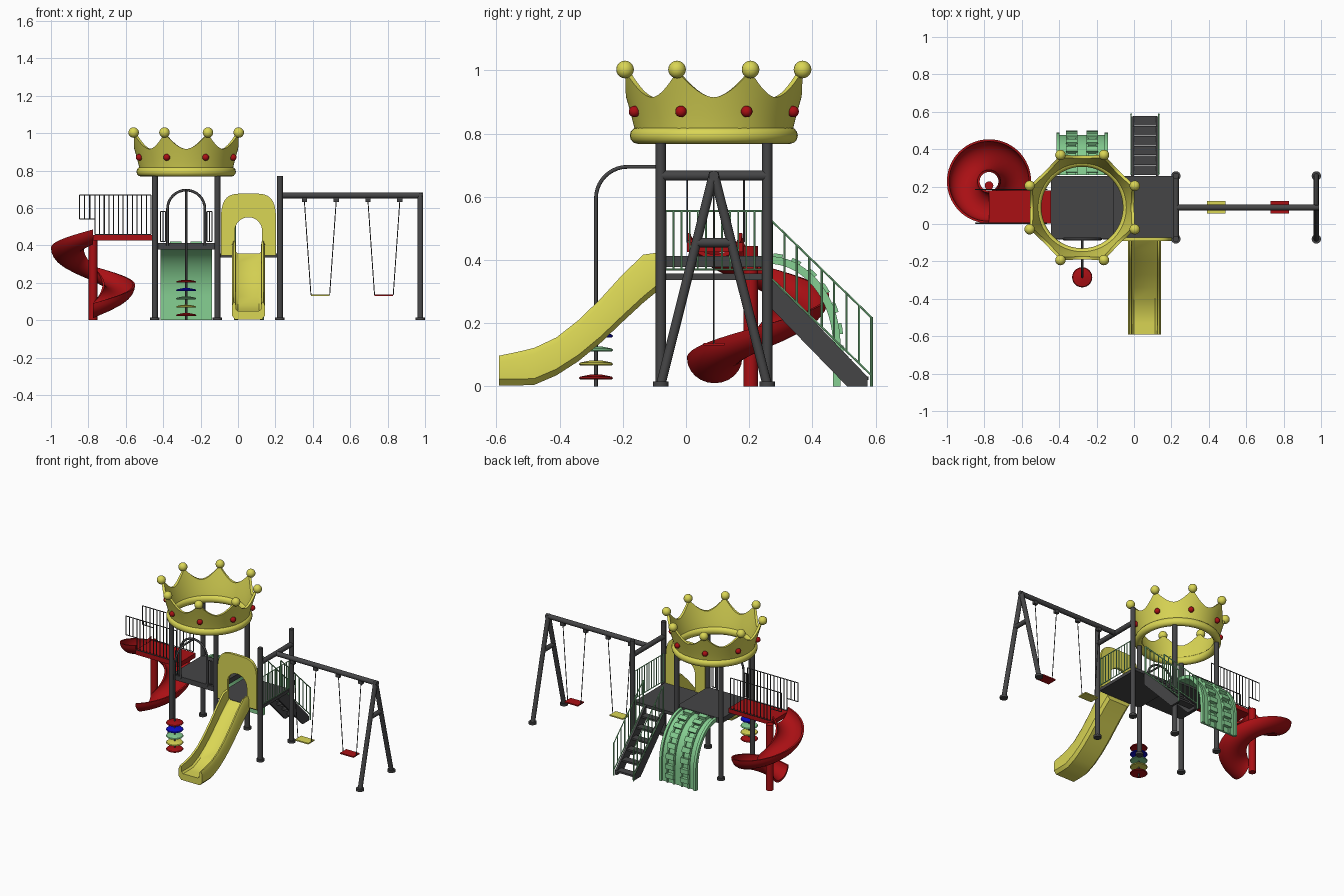
import bpy, bmesh, math
from mathutils import Vector
from math import sin, cos, pi, radians

if "Cube" in bpy.data.objects:
    bpy.data.objects.remove(bpy.data.objects["Cube"])


def material(name, rgb):
    m = bpy.data.materials.new(name)
    m.diffuse_color = (*rgb, 1)
    m.use_nodes = True
    m.node_tree.nodes["Principled BSDF"].inputs["Base Color"].default_value = m.diffuse_color
    return m


YELLOW = material("yellow", (0.70, 0.67, 0.09))
RED = material("red", (0.40, 0.005, 0.007))
GREEN = material("green", (0.24, 0.63, 0.29))
GREY = material("dark grey", (0.06, 0.06, 0.062))
BLUE = material("blue", (0.004, 0.004, 0.6))


def finish(name, bm, mat):
    bmesh.ops.recalc_face_normals(bm, faces=bm.faces)
    me = bpy.data.meshes.new(name)
    bm.to_mesh(me)
    bm.free()
    me.materials.append(mat)
    me.shade_smooth()
    me.set_sharp_from_angle(angle=radians(35))
    ob = bpy.data.objects.new(name, me)
    bpy.context.collection.objects.link(ob)
    return ob


def add_loft(bm, sections, closed=False):
    """Skin a list of point rings; cap the ends unless the run is closed."""
    rings = [[bm.verts.new(p) for p in s] for s in sections]
    n = len(rings[0])
    for i in range(len(rings) if closed else len(rings) - 1):
        a, b = rings[i], rings[(i + 1) % len(rings)]
        for j in range(n):
            k = (j + 1) % n
            bm.faces.new((a[j], a[k], b[k], b[j]))
    if not closed:
        bm.faces.new(rings[0])
        bm.faces.new(rings[-1])


def loft(name, mat, *runs, closed=False):
    bm = bmesh.new()
    for r in runs:
        add_loft(bm, r, closed)
    return finish(name, bm, mat)


def rods(name, mat, r, segs, n=8):
    """Straight round bars, each given by its two ends."""
    bm = bmesh.new()
    for a, b in segs:
        a, b = Vector(a), Vector(b)
        d = (b - a).normalized()
        u = d.orthogonal().normalized()
        v = d.cross(u)
        add_loft(bm, [[c + r * (cos(2*pi*i/n) * u + sin(2*pi*i/n) * v) for i in range(n)] for c in (a, b)])
    return finish(name, bm, mat)


def boxes(name, mat, *bounds):
    bm = bmesh.new()
    for x0, x1, y0, y1, z0, z1 in bounds:
        add_loft(bm, [[(x0, y0, z), (x1, y0, z), (x1, y1, z), (x0, y1, z)] for z in (z0, z1)])
    return finish(name, bm, mat)


def spin(name, mat, profile, centre, n=32):
    """Ring or disc from a closed (radius, z) profile."""
    cx, cy = centre
    return loft(name, mat, [[(cx + r*cos(2*pi*i/n), cy + r*sin(2*pi*i/n), z) for r, z in profile]
                            for i in range(n)], closed=True)


def tube(name, mat, r, pts):
    cu = bpy.data.curves.new(name, 'CURVE')
    cu.dimensions, cu.bevel_depth, cu.bevel_resolution, cu.use_fill_caps = '3D', r, 2, True
    s = cu.splines.new('POLY')
    s.points.add(len(pts) - 1)
    for p, q in zip(s.points, pts):
        p.co = (*q, 1)
    cu.materials.append(mat)
    ob = bpy.data.objects.new(name, cu)
    bpy.context.collection.objects.link(ob)
    return ob


def railing(name, mat, a, b, h, n, r=0.003):
    """Parallel top and bottom rails from a to b with n upright bars."""
    a, b, up = Vector(a), Vector(b), Vector((0, 0, h))
    segs = [(a, b), (a + up, b + up)]
    segs += [(a.lerp(b, i/(n-1)), a.lerp(b, i/(n-1)) + up) for i in range(n)]
    return rods(name, mat, r, segs, 6)


def ball(bm, c, r):
    g = bmesh.ops.create_uvsphere(bm, u_segments=16, v_segments=10, radius=r)
    bmesh.ops.translate(bm, verts=g['verts'], vec=c)


Y0, Y1, YM = -0.08, 0.257, 0.088
CX = -0.277

# posts, feet and decks
feet = [(x, y) for x in (-0.445, -0.11, 0.224) for y in (Y0, Y1)]
rods("posts", GREY, 0.016, [((x, y, 0), (x, y, 0.77)) for x, y in feet], 16)
feet += [(0.975, Y0), (0.975, Y1)]
rods("post_feet", GREY, 0.025, [((x, y, 0), (x, y, 0.015)) for x, y in feet], 16)
boxes("tower_deck", GREY, (-0.445, -0.11, Y0, Y1, 0.378, 0.412))
boxes("slide_deck", GREY, (-0.11, 0.21, Y0, Y1, 0.336, 0.357))

# crown: ring, flared wall with eight points, balls and gems
spin("crown_ring", YELLOW, [(0.242 + 0.024*cos(a*pi/6), 0.794 + 0.026*sin(a*pi/6)) for a in range(12)], (CX, YM), 48)
wall = []
for i in range(128):
    a = 2*pi*i/128 + pi/8
    t = abs((i % 16) / 8 - 1)
    top = 0.915 + 0.083 * t**1.8
    zs = [0.8 + (top - 0.8) * k/5 for k in range(6)]
    rad = lambda z: 0.248 + 0.056 * ((z - 0.8) / 0.2)**1.15
    prof = [(rad(z), z) for z in zs] + [(rad(z) - 0.016, z) for z in reversed(zs)]
    wall.append([(CX + r*cos(a), YM + r*sin(a), z) for r, z in prof])
loft("crown_wall", YELLOW, wall, closed=True)
for name, mat, R, z, r in (("crown_balls", YELLOW, 0.304, 1.003, 0.028), ("crown_gems", RED, 0.272, 0.87, 0.018)):
    bm = bmesh.new()
    for k in range(8):
        a = pi/8 + k*pi/4
        ball(bm, (CX + R*cos(a), YM + R*sin(a), z), r)
    finish(name, bm, mat)

# yellow entry panel with an arched opening
px, panel = 0.056, []
power = lambda v: math.copysign(abs(v)**0.5, v) if abs(v) > 1e-6 else 0
for i in range(-1, 26):
    a = pi * (1 - min(max(i, 0), 24) / 24)
    o = [px + 0.148*power(cos(a)), 0.477 + 0.2*power(max(sin(a), 0))]
    n = [px + 0.073*cos(a), 0.477 + 0.073*sin(a)]
    if i in (-1, 25):
        o[1] = n[1] = 0.345
    panel.append([(o[0], -0.09, o[1]), (n[0], -0.09, n[1]), (n[0], -0.072, n[1]), (o[0], -0.072, o[1])])
loft("slide_entry_panel", YELLOW, panel)

# straight yellow slide: (y, rim height, underside height)
path = [(-0.08, 0.425, 0.31), (-0.135, 0.417, 0.265), (-0.20, 0.355, 0.205), (-0.27, 0.278, 0.138),
        (-0.34, 0.21, 0.08), (-0.41, 0.155, 0.035), (-0.48, 0.122, 0.005), (-0.53, 0.11, 0.003), (-0.592, 0.097, 0.003)]
run = []
for y, t, b in path:
    bed = b + 0.045
    half = [(0.07, b), (0.088, b + 0.02), (0.088, t - 0.02), (0.08, t), (0.069, t - 0.004), (0.066, bed + 0.01), (0.055, bed)]
    run.append([(px + x, y, z) for x, z in half] + [(px - x, y, z) for x, z in reversed(half)])
loft("straight_slide", YELLOW, run)

# red spiral slide, its column and the bridge to it
sx, sy, run = -0.775, 0.228, []
for i in range(65):
    t = i / 64
    a, z0 = -pi/2 - 2*pi*t, 0.445 - 0.395*t
    prof = [(0.1375 + w*cos(pi*k/12), 0.04 - d*sin(pi*k/12)) for w, d, ks in
            ((0.0875, 0.08, range(13)), (0.076, 0.067, range(12, -1, -1))) for k in ks]
    run.append([(sx + r*cos(a), sy + r*sin(a), z0 + z) for r, z in prof])
loft("spiral_slide", RED, run)
rods("spiral_column", RED, 0.023, [((sx, 0.205, 0), (sx, 0.205, 0.445))], 16)
boxes("bridge", RED, (-0.775, -0.445, 0.003, 0.18, 0.425, 0.455))
for side, y in (("front", 0.004), ("back", 0.184)):
    railing("bridge_railing_" + side, GREY, (-0.765, y, 0.458), (-0.465, y, 0.458), 0.21, 13)
    railing("bridge_railing_end_" + side, GREY, (-0.848, y, 0.54), (-0.765, y, 0.54), 0.128, 4)

# curved green climber at the back with two columns of grips
def curve_at(s, off):
    a = min(s, 1) * pi/2
    n = Vector((0.28*sin(a), 0.215*cos(a))).normalized()
    return 0.262 + 0.215*sin(a) + off*n.x, 0.13 + 0.27*cos(a) + off*n.y - max(s - 1, 0)*0.39


def strip(x0, x1, s0, s1, lo, hi, n=2):
    out = []
    for i in range(n):
        s = s0 + (s1 - s0) * i/(n - 1)
        out.append([(x0, *curve_at(s, lo)), (x1, *curve_at(s, lo)), (x1, *curve_at(s, hi)), (x0, *curve_at(s, hi))])
    return out


END = 1 + 0.13/0.39
loft("climber_sheet", GREEN, strip(-0.415, -0.14, 0, END, -0.012, 0, 25),
     strip(-0.415, -0.397, 0, END, -0.012, 0.012, 25), strip(-0.158, -0.14, 0, END, -0.012, 0.012, 25))
grips = []
for x in (-0.333, -0.223):
    for k in range(8):
        s = 0.04 + k*0.16
        grips.append(strip(x - 0.03, x + 0.03, s, s + 0.08, -0.002, 0.022, 3))
    for d in (-0.03, 0.02):
        grips.append(strip(x + d, x + d + 0.01, 0, END, -0.002, 0.01, 25))
loft("climber_grips", GREEN, *grips)

# stairs with stringers, treads and green handrails
for side, x in (("left", -0.015), ("right", 0.118)):
    outline = [(0.255, 0.357), (0.272, 0.345), (0.575, 0.03), (0.575, 0), (0.51, 0), (0.255, 0.262)]
    loft("stair_stringer_" + side, GREY, [[(x + d, y, z) for y, z in outline] for d in (0, 0.014)])
boxes("stair_treads", GREY, *[(-0.005, 0.122, 0.262 + k*0.053, 0.312 + k*0.053, 0.29 - k*0.054, 0.302 - k*0.054) for k in range(6)])
for side, x in (("left", -0.016), ("right", 0.133)):
    railing("stair_railing_" + side, GREEN, (x, 0.272, 0.34), (x, 0.587, 0.035), 0.183, 9, 0.0035)
    rods("stair_newel_" + side, GREEN, 0.005, [((x, 0.587, 0), (x, 0.587, 0.22)), ((x, 0.268, 0.34), (x, 0.268, 0.525))])
railing("deck_railing", GREEN, (0.215, -0.065, 0.37), (0.215, 0.242, 0.37), 0.185, 13)

# front arch, small guards and curved pole with stepping discs
arch = [(CX - 0.1, Y0, 0.4)] + [(CX - 0.1*cos(pi*k/16), Y0, 0.595 + 0.1*sin(pi*k/16)) for k in range(17)] + [(CX + 0.1, Y0, 0.4)]
tube("front_arch", GREY, 0.007, arch)
for side, x in (("left", -0.415), ("right", -0.167)):
    railing("front_guard_" + side, GREY, (x, Y0, 0.42), (x + 0.028, Y0, 0.42), 0.16, 3)
pole = [(CX, Y0, 0.695)] + [(CX, -0.185 - 0.1*sin(pi*k/20), 0.595 + 0.1*cos(pi*k/20)) for k in range(11)] + [(CX, -0.285, 0)]
tube("climbing_pole", GREY, 0.006, pole)
for k, mat in enumerate((RED, YELLOW, GREEN, BLUE, RED)):
    z = 0.022 + k*0.0445
    spin("step_disc_%d" % (k + 1), mat, [(0.004, z), (0.05, z), (0.054, z + 0.004), (0.05, z + 0.009),
                                         (0.02, z + 0.015), (0.004, z + 0.016)], (CX, -0.285), 24)

# swing frame
rods("swing_beam", GREY, 0.016, [((0.224, YM, 0.667), (0.99, YM, 0.667)), ((0.224, Y0, 0.667), (0.224, Y1, 0.667))], 16)
rods("swing_legs", GREY, 0.015, [((0.975, y, 0.005), (0.975, YM, 0.675)) for y in (Y0, Y1)]
     + [((0.975, 0.035, 0.455), (0.975, 0.142, 0.455))], 14)

# two swings with hangers and chains
for name, x, mat in (("yellow", 0.44, YELLOW), ("red", 0.78, RED)):
    boxes(name + "_swing_seat", mat, (x - 0.05, x + 0.05, 0.056, 0.122, 0.13, 0.138))
    rods(name + "_swing_chains", GREY, 0.0025, [((x + s*0.085, YM, 0.635), (x + s*0.05, YM, 0.134)) for s in (-1, 1)], 6)
    boxes(name + "_swing_hangers", GREY, *[(x + s*0.085 - 0.014, x + s*0.085 + 0.014, YM - 0.01, YM + 0.01, 0.632, 0.655) for s in (-1, 1)])
